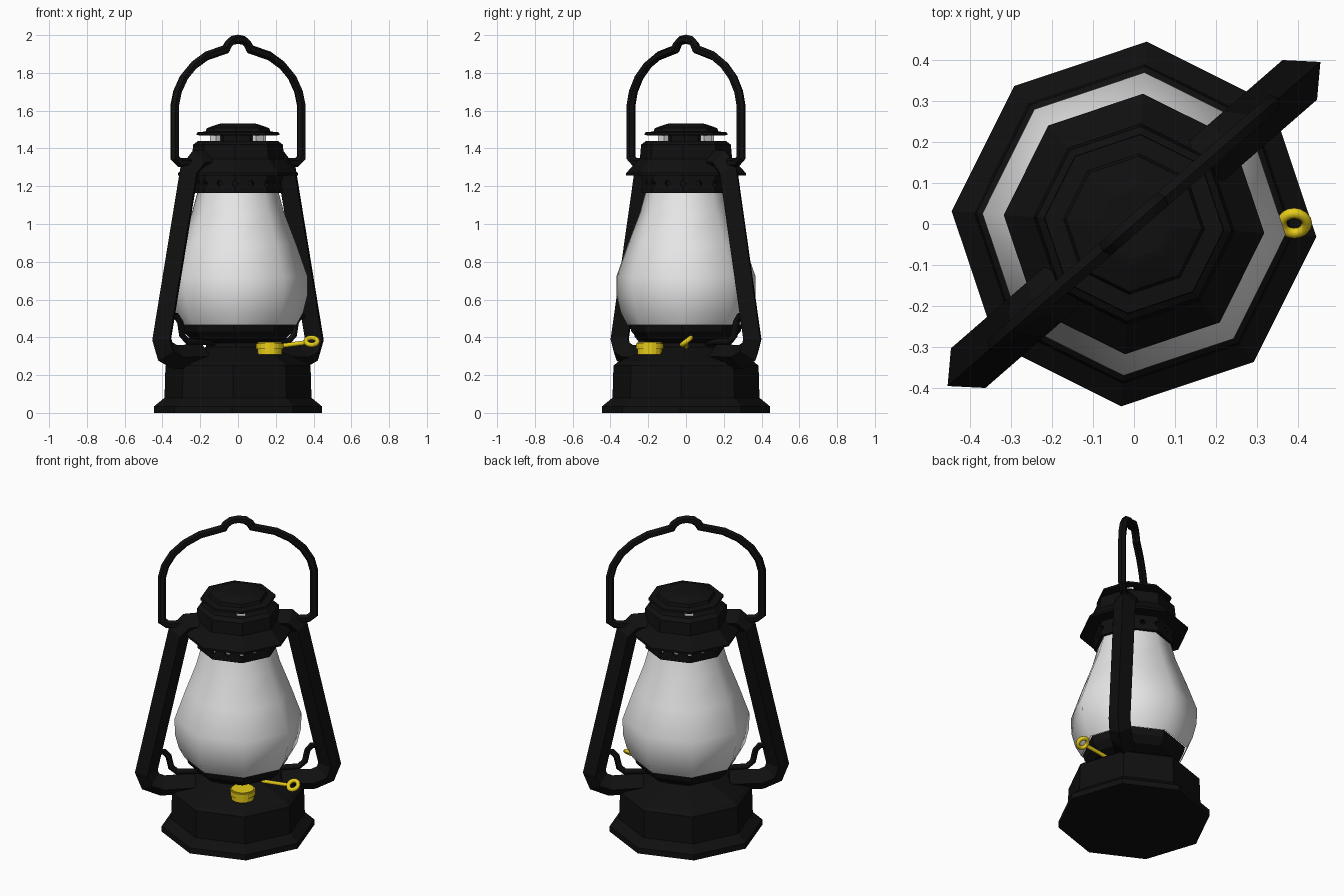
import bpy, bmesh, math
from mathutils import Matrix, Vector

cube = bpy.data.objects.get("Cube")
if cube:
    bpy.data.objects.remove(cube, do_unlink=True)

TURN = math.radians(41)  # the carrying handle lies across this direction
SIDES = 8


def material(name, rgb, rough):
    m = bpy.data.materials.new(name)
    m.use_nodes = True
    m.diffuse_color = (*rgb, 1)
    shader = m.node_tree.nodes["Principled BSDF"]
    shader.inputs["Base Color"].default_value = (*rgb, 1)
    shader.inputs["Roughness"].default_value = rough
    return m


BLACK = material("black_metal", (0.005, 0.005, 0.005), 0.6)
GLASS = material("frosted_glass", (0.8, 0.8, 0.8), 0.4)
BRASS = material("yellow_brass", (0.8, 0.6, 0.01), 0.4)


def finish(name, bm, mat, turn=TURN, smooth=None):
    bmesh.ops.recalc_face_normals(bm, faces=bm.faces)
    mesh = bpy.data.meshes.new(name)
    bm.to_mesh(mesh)
    bm.free()
    mesh.materials.append(mat)
    ob = bpy.data.objects.new(name, mesh)
    ob.rotation_euler.z = turn
    bpy.context.collection.objects.link(ob)
    if smooth:
        bpy.ops.object.select_all(action='DESELECT')
        ob.select_set(True)
        bpy.context.view_layer.objects.active = ob
        bpy.ops.object.shade_smooth_by_angle(angle=math.radians(smooth))
    return ob


def skin(bm, rings, loop=False, caps=True):
    """Join rings of vertices into a surface."""
    n = len(rings[0])
    pairs = list(zip(rings, rings[1:]))
    if loop:
        pairs.append((rings[-1], rings[0]))
    for a, b in pairs:
        for i in range(n):
            j = (i + 1) % n
            bm.faces.new((a[i], a[j], b[j], b[i]))
    if caps and not loop:
        bm.faces.new(rings[0])
        bm.faces.new(rings[-1])


def lathe(name, profile, mat, loop=False, caps=True, smooth=None):
    """Eight-sided turned part from (radius, height) points."""
    bm = bmesh.new()
    rings = []
    for r, z in profile:
        rings.append([bm.verts.new((r * math.cos(k * math.tau / SIDES),
                                    r * math.sin(k * math.tau / SIDES), z))
                      for k in range(SIDES)])
    skin(bm, rings, loop, caps)
    return finish(name, bm, mat, smooth=smooth)


def tube(name, path, radius, sides, mat, turn=TURN, smooth=None):
    """Mitred tube along (x, z) points in the handle plane."""
    pts = [Vector((x, 0, z)) for x, z in path]
    bm = bmesh.new()
    rings = []
    for i, p in enumerate(pts):
        t0 = (p - pts[max(i - 1, 0)]).normalized()
        t1 = (pts[min(i + 1, len(pts) - 1)] - p).normalized()
        t = (t0 + t1).normalized()
        side = Vector((t.z, 0, -t.x)) / max(t.dot(t1 if t1.length else t0), 0.5)
        rings.append([bm.verts.new(p + radius * (side * math.cos(a) + Vector((0, math.sin(a), 0))))
                      for a in (k * math.tau / sides for k in range(sides))])
    skin(bm, rings)
    return finish(name, bm, mat, turn, smooth)


# Fuel tank with stepped foot and sloping top
lathe("fuel_tank", [(0.445, 0), (0.445, 0.035), (0.39, 0.08), (0.385, 0.25),
                    (0.36, 0.27), (0.17, 0.35), (0.165, 0.39)], BLACK)

# Burner bowl under the globe
lathe("burner_bowl", [(0.165, 0.37), (0.25, 0.39), (0.29, 0.43), (0.3, 0.47), (0.2, 0.475)], BLACK)

# Glass globe
lathe("glass_globe", [(0.31, 0.465), (0.345, 0.53), (0.368, 0.62), (0.37, 0.72), (0.31, 0.89),
                      (0.245, 1.06), (0.212, 1.18)], GLASS, caps=False, smooth=80)

# Vented band, drilled all the way round
band = lathe("vent_band", [(0.235, 1.165), (0.235, 1.275), (0.212, 1.275), (0.212, 1.165)],
             BLACK, loop=True)
bm = bmesh.new()
for k in range(2 * SIDES):
    spin = Matrix.Rotation(k * math.pi / SIDES, 4, 'Z')
    place = spin @ Matrix.Translation((0.22, 0, 1.215)) @ Matrix.Rotation(math.pi / 2, 4, 'Y')
    bmesh.ops.create_cone(bm, cap_ends=True, segments=6, radius1=0.017, radius2=0.017,
                          depth=0.08, matrix=place)
cutter = finish("vent_cutter", bm, BLACK)
cutter.hide_render = True
cut = band.modifiers.new("vents", 'BOOLEAN')
cut.operation = 'DIFFERENCE'
cut.solver = 'EXACT'
cut.object = cutter
bpy.context.view_layer.objects.active = band
bpy.ops.object.modifier_apply(modifier=cut.name)
bpy.data.objects.remove(cutter, do_unlink=True)

# Flared hood
lathe("hood", [(0.22, 1.26), (0.318, 1.258), (0.318, 1.27), (0.245, 1.345),
               (0.238, 1.42), (0.212, 1.44)], BLACK)

# Chimney cap on a core with four pale posts
lathe("chimney_core", [(0.1, 1.43), (0.1, 1.48)], BLACK)
lathe("chimney_cap", [(0.2, 1.468), (0.22, 1.472), (0.218, 1.485), (0.172, 1.49),
                      (0.165, 1.508), (0.1, 1.53), (0.085, 1.533)], BLACK)
bm = bmesh.new()
for k in range(4):
    spin = Matrix.Rotation(k * math.pi / 2, 4, 'Z')
    place = spin @ Matrix.Translation((0.16, 0, 1.455)) @ Matrix.Diagonal((0.03, 0.05, 0.05, 1))
    bmesh.ops.create_cube(bm, size=1, matrix=place)
finish("chimney_posts", bm, GLASS)

# Side arms and globe lifter wires, one pair on each side
arm_path = [(0.2, 1.33), (0.29, 1.325), (0.345, 1.27), (0.535, 0.39), (0.51, 0.325),
            (0.44, 0.295), (0.25, 0.3)]
wire_path = [(0.5, 0.515), (0.43, 0.51), (0.405, 0.48), (0.39, 0.41), (0.355, 0.38), (0.16, 0.375)]
for side, turn in (("left", TURN), ("right", TURN + math.pi)):
    tube(side + "_arm", arm_path, 0.064, 4, BLACK, turn)
    tube(side + "_lifter_wire", wire_path, 0.018, 6, BLACK, turn, 60)

# Carrying handle with a finger bump at the top
half = [(0.34, 1.325), (0.41, 1.325), (0.443, 1.35), (0.443, 1.63), (0.425, 1.7), (0.38, 1.775),
        (0.31, 1.84), (0.22, 1.89), (0.085, 1.925), (0.07, 1.95), (0.04, 1.972)]
handle = half + [(0, 1.978)] + [(-x, z) for x, z in reversed(half)]
tube("carrying_handle", handle, 0.024, 6, BLACK, smooth=35)

# Ridged filler cap on the tank
bm = bmesh.new()
for r, low, high in ((0.073, 0.338, 0.368), (0.066, 0.31, 0.375)):
    bmesh.ops.create_cone(bm, cap_ends=True, segments=18, radius1=r, radius2=r, depth=high - low,
                          matrix=Matrix.Translation((0.168, -0.192, (low + high) / 2)))
finish("filler_cap", bm, BRASS, 0)

# Wick adjuster: rod ending in a tilted ring
tube("wick_rod", [(0.13, 0.342), (0.358, 0.372)], 0.012, 8, BRASS, 0, 60)
bm = bmesh.new()
tilt = Matrix.Translation((0.39, 0.002, 0.379)) @ Matrix.Rotation(math.radians(38), 4, 'X')
rings = []
for i in range(16):
    spin = tilt @ Matrix.Rotation(i * math.tau / 16, 4, 'Z')
    rings.append([bm.verts.new(spin @ Vector((0.031 + 0.013 * math.cos(a), 0, 0.013 * math.sin(a))))
                  for a in (k * math.tau / 8 for k in range(8))])
skin(bm, rings, loop=True)
finish("wick_ring", bm, BRASS, 0, 60)
